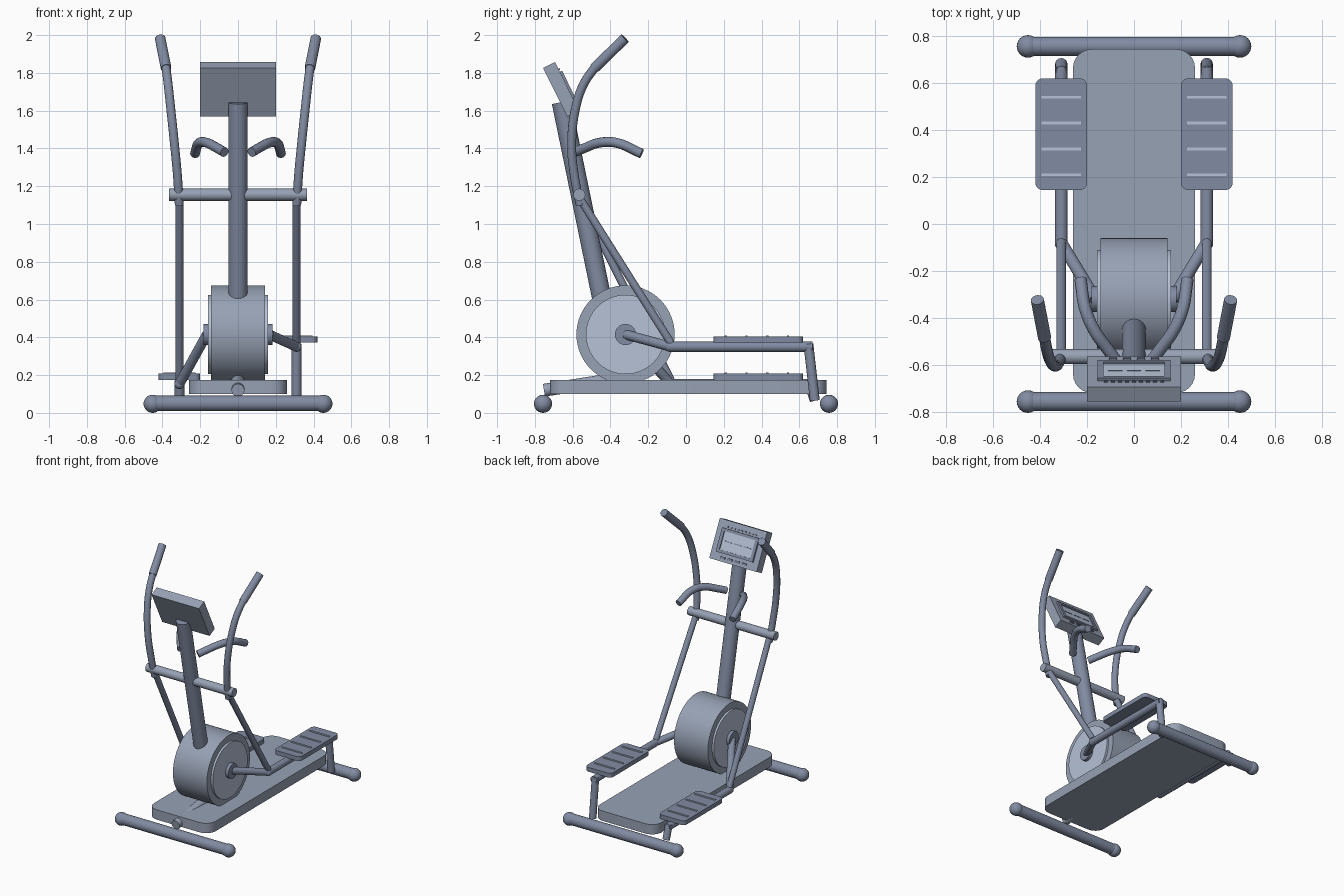
import bpy, bmesh, math
from mathutils import Vector, Matrix

if "Cube" in bpy.data.objects:
    bpy.data.objects.remove(bpy.data.objects["Cube"])


def paint(name, rgb):
    m = bpy.data.materials.new(name)
    m.diffuse_color = (*rgb, 1)
    m.use_nodes = True
    m.node_tree.nodes["Principled BSDF"].inputs["Base Color"].default_value = m.diffuse_color
    return m


STEEL = paint("steel_blue", (0.31, 0.36, 0.46))
DARK = paint("dark_slate", (0.22, 0.26, 0.36))
LIGHT = paint("light_slate", (0.47, 0.54, 0.67))


def finish(name, bm, mat, angle=35):
    bmesh.ops.recalc_face_normals(bm, faces=bm.faces)
    me = bpy.data.meshes.new(name)
    bm.to_mesh(me)
    bm.free()
    me.materials.clear()
    me.materials.append(mat)
    ob = bpy.data.objects.new(name, me)
    bpy.context.collection.objects.link(ob)
    bpy.ops.object.select_all(action='DESELECT')
    bpy.context.view_layer.objects.active = ob
    ob.select_set(True)
    bpy.ops.object.shade_smooth_by_angle(angle=math.radians(angle))
    return ob


def rod(name, a, b, r, segs=24, mat=STEEL):
    """Capped cylinder between two points."""
    a, b = Vector(a), Vector(b)
    bm = bmesh.new()
    q = (b - a).to_track_quat('Z', 'Y').to_matrix().to_4x4()
    bmesh.ops.create_cone(bm, cap_ends=True, segments=segs, radius1=r, radius2=r,
                          depth=(b - a).length, matrix=Matrix.Translation((a + b) / 2) @ q)
    return finish(name, bm, mat)


def ball(name, c, r, mat=STEEL):
    bm = bmesh.new()
    bmesh.ops.create_uvsphere(bm, u_segments=24, v_segments=14, radius=r,
                              matrix=Matrix.Translation(c))
    return finish(name, bm, mat)


def bent_tube(name, pts, r, mat=STEEL):
    """Smooth tube through the points, converted to a mesh."""
    cu = bpy.data.curves.new(name, 'CURVE')
    cu.dimensions = '3D'
    cu.bevel_depth, cu.bevel_resolution = r, 4
    cu.resolution_u, cu.use_fill_caps = 8, True
    sp = cu.splines.new('BEZIER')
    sp.bezier_points.add(len(pts) - 1)
    for bp, p in zip(sp.bezier_points, pts):
        bp.co = p
        bp.handle_left_type = bp.handle_right_type = 'AUTO'
    tmp = bpy.data.objects.new(name + "_path", cu)
    bpy.context.collection.objects.link(tmp)
    me = bpy.data.meshes.new_from_object(tmp.evaluated_get(bpy.context.evaluated_depsgraph_get()))
    bpy.data.objects.remove(tmp)
    bm = bmesh.new()
    bm.from_mesh(me)
    bmesh.ops.remove_doubles(bm, verts=bm.verts, dist=1e-5)
    return finish(name, bm, mat)


def slab(name, x, y, z, r, mat=STEEL):
    """Rounded-corner plate; x, y, z are (min, max) ranges."""
    bm = bmesh.new()
    ring = []
    corners = ((x[1] - r, y[1] - r), (x[0] + r, y[1] - r), (x[0] + r, y[0] + r), (x[1] - r, y[0] + r))
    for k, (cx, cy) in enumerate(corners):
        for i in range(7):
            t = math.pi / 2 * (k + i / 6)
            ring.append((cx + r * math.cos(t), cy + r * math.sin(t)))
    low, top = [[bm.verts.new((px, py, h)) for px, py in ring] for h in z]
    bm.faces.new(low)
    bm.faces.new(top)
    for i in range(len(ring)):
        bm.faces.new((low[i - 1], low[i], top[i], top[i - 1]))
    return finish(name, bm, mat)


def box(name, c, size, matrix=Matrix(), mat=STEEL):
    bm = bmesh.new()
    bmesh.ops.create_cube(bm, size=1, matrix=matrix @ Matrix.Translation(c) @ Matrix.Diagonal((*size, 1)))
    return finish(name, bm, mat)


# base plate and the two floor tubes
slab("base_plate", (-0.26, 0.26), (-0.72, 0.745), (0.10, 0.175), 0.08)
for label, y in (("front", -0.757), ("rear", 0.757)):
    rod(label + "_floor_tube", (-0.455, y, 0.05), (0.455, y, 0.05), 0.041, mat=DARK)
    for s in (-1, 1):
        ball(label + "_floor_tube_cap", (s * 0.452, y, 0.048), 0.048, DARK)
rod("base_spine", (0, -0.752, 0.12), (0, -0.40, 0.175), 0.034)

# flywheel, side covers and hub
Y, Z = -0.32, 0.415
for name, half, r, n, mat in (("flywheel", 0.143, 0.26, 64, STEEL), ("flywheel_cover", 0.158, 0.21, 64, LIGHT),
                              ("flywheel_hub", 0.182, 0.056, 32, DARK)):
    rod(name, (-half, Y, Z), (half, Y, Z), r, n, mat)

# upright post and pivot crossbar
rod("upright_post", (0, -0.424, 0.50), (0, -0.66, 1.645), 0.051, 32, DARK)
rod("pivot_crossbar", (-0.365, -0.565, 1.155), (0.365, -0.565, 1.155), 0.032)

# left and right moving parts; pedal bars sit at different heights
for side, s, h in (("left", -1, 0.153), ("right", 1, 0.35)):
    x = s * 0.31
    bent_tube(side + "_fixed_handle", [(s * 0.072, -0.588, 1.38), (s * 0.115, -0.53, 1.405), (s * 0.165, -0.46, 1.43),
                                       (s * 0.205, -0.37, 1.43), (s * 0.228, -0.235, 1.373)], 0.026, DARK)
    bent_tube(side + "_swing_arm", [(s * 0.311, -0.56, 1.10), (s * 0.32, -0.59, 1.25), (s * 0.336, -0.605, 1.42),
                                    (s * 0.357, -0.583, 1.62), (s * 0.37, -0.542, 1.74), (s * 0.383, -0.475, 1.84)],
              0.024, DARK)
    rod(side + "_hand_grip", (s * 0.381, -0.485, 1.825), (s * 0.412, -0.323, 1.983), 0.028, mat=DARK)
    rod(side + "_lower_arm", (x, -0.565, 1.14), (x, -0.08, h + 0.02), 0.021, mat=DARK)
    rod(side + "_crank", (s * 0.165, Y, Z), (x, -0.08, h), 0.026, mat=DARK)
    ball(side + "_crank_joint", (x, -0.085, h), 0.027, DARK)
    rod(side + "_pedal_bar", (x, -0.09, h), (x, 0.67, h), 0.027, mat=DARK)
    rod(side + "_rear_link", (x, 0.648, h + 0.015), (x, 0.682, 0.065), 0.026, mat=DARK)
    slab(side + "_pedal", (x - 0.11, x + 0.11), (0.145, 0.62), (h + 0.022, h + 0.055), 0.03, DARK)
    for i in range(4):
        box(side + "_pedal_ridge", (x, 0.21 + 0.11 * i, h + 0.056), (0.17, 0.012, 0.01), mat=LIGHT)

# tilted console: local +y is the display side, local z runs up the face
M = Matrix.Translation((0, -0.661, 1.713)) @ Matrix.Rotation(math.radians(26.5), 4, 'X')
box("console", (0, 0, 0), (0.40, 0.07, 0.287), M)
# raised frame around the display
for s in (-1, 1):
    box("screen_frame_side", (s * 0.143, 0.039, 0), (0.024, 0.018, 0.172), M, DARK)
    box("screen_frame_edge", (0, 0.039, s * 0.076), (0.262, 0.018, 0.02), M, DARK)
box("screen", (0, 0.036, 0), (0.264, 0.008, 0.14), M, LIGHT)
for i in (-1, 0, 1):
    box("screen_mark", (i * 0.08, 0.040, 0), (0.06, 0.005, 0.008), M, DARK)
for i in range(4):
    box("console_button", (-0.09 + 0.06 * i, 0.038, -0.115), (0.035, 0.012, 0.014), M, DARK)
for i in range(9):
    box("console_light", (-0.12 + 0.03 * i, 0.037, 0.1), (0.016, 0.008, 0.01), M, DARK)
